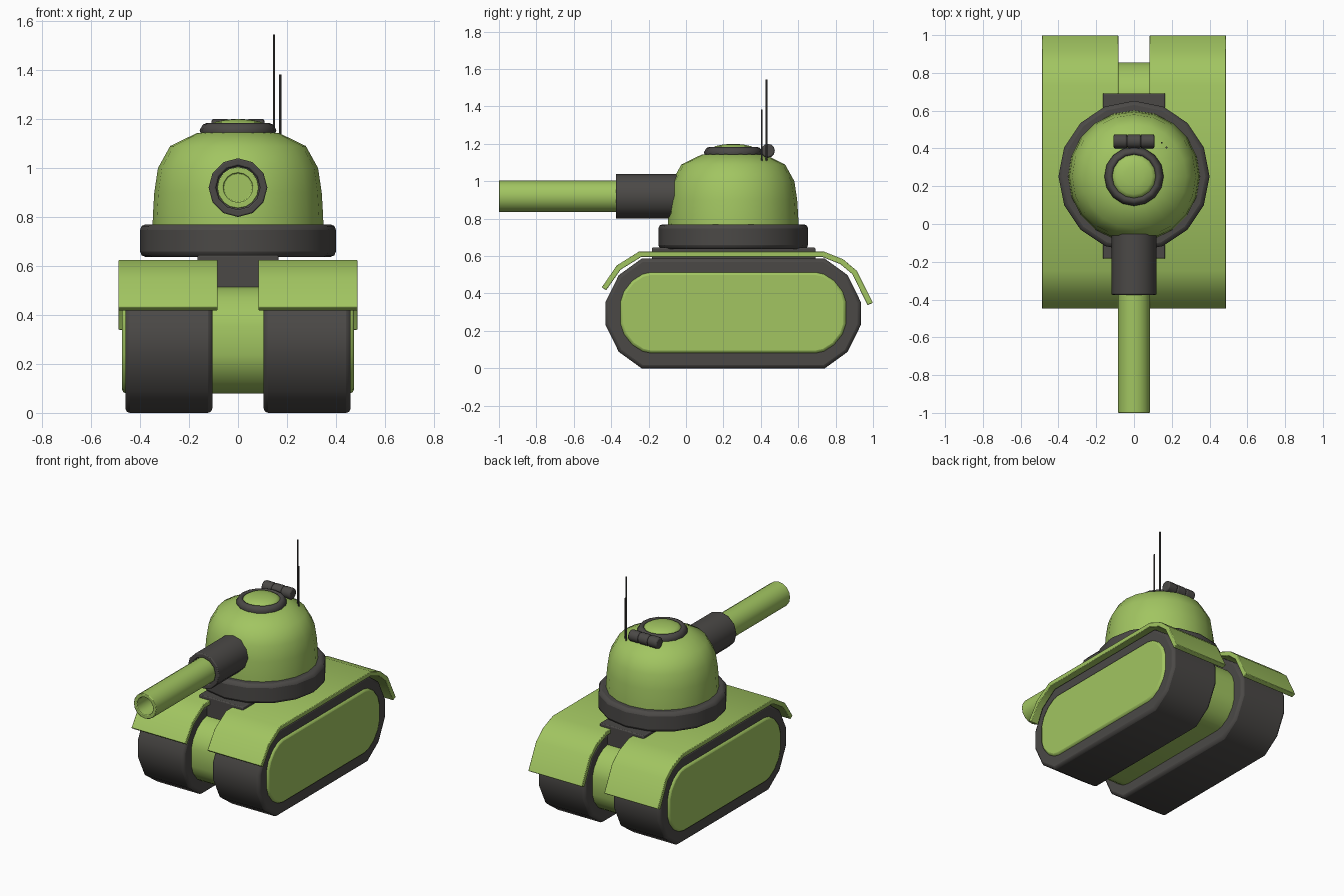
import bpy, bmesh, math
from mathutils import Vector

if "Cube" in bpy.data.objects:
    bpy.data.objects.remove(bpy.data.objects["Cube"])

CY = 0.2525  # centre of hull and turret along y


def material(name, rgb):
    m = bpy.data.materials.new(name)
    m.diffuse_color = (*rgb, 1)
    m.use_nodes = True
    m.node_tree.nodes["Principled BSDF"].inputs["Base Color"].default_value = m.diffuse_color
    return m


GREEN = material("green_paint", (0.36, 0.56, 0.12))
DARK = material("dark_metal", (0.07, 0.066, 0.062))


def finish(bm, name, mat, bevel=0.0, segments=2, angle=40):
    bmesh.ops.recalc_face_normals(bm, faces=bm.faces)
    mesh = bpy.data.meshes.new(name)
    bm.to_mesh(mesh)
    bm.free()
    obj = bpy.data.objects.new(name, mesh)
    bpy.context.collection.objects.link(obj)
    mesh.materials.append(mat)
    if bevel:
        b = obj.modifiers.new("bevel", 'BEVEL')
        b.width, b.segments = bevel, segments
        b.limit_method, b.angle_limit = 'ANGLE', math.radians(50)
    bpy.ops.object.select_all(action='DESELECT')
    obj.select_set(True)
    bpy.context.view_layer.objects.active = obj
    bpy.ops.object.shade_smooth_by_angle(angle=math.radians(angle))
    return obj


def prism(name, profile, x0, x1, mat, **kw):
    """Extrude a (y, z) outline from x0 to x1."""
    bm = bmesh.new()
    face = bm.faces.new([bm.verts.new((x0, y, z)) for y, z in profile])
    ext = bmesh.ops.extrude_face_region(bm, geom=[face])["geom"]
    bmesh.ops.translate(bm, vec=(x1 - x0, 0, 0),
                        verts=[v for v in ext if isinstance(v, bmesh.types.BMVert)])
    return finish(bm, name, mat, **kw)


def revolve(name, profile, centre, axis, sides, mat, **kw):
    """Spin a (radius, height) profile about an axis through centre."""
    rot = Vector((0, 0, 1)).rotation_difference(Vector(axis))
    c = Vector(centre)
    bm = bmesh.new()
    rings = []
    for r, h in profile:
        n = sides if r else 1
        rings.append([bm.verts.new(c + rot @ Vector((
            r * math.cos(2 * math.pi * i / sides),
            r * math.sin(2 * math.pi * i / sides), h))) for i in range(n)])
    for a, b in zip(rings, rings[1:]):
        for i in range(sides):
            j = (i + 1) % sides
            quad = [a[i % len(a)], a[j % len(a)], b[j % len(b)], b[i % len(b)]]
            bm.faces.new(list(dict.fromkeys(quad)))
    return finish(bm, name, mat, **kw)


def mirror_x(obj):
    obj.modifiers.new("mirror", 'MIRROR')


def oval(corner, zc):
    """Complete a rounded outline from its upper rear corner points."""
    q = corner + [(-y, z) for y, z in reversed(corner)]
    q += [(-y, -z) for y, z in q]
    return [(CY + y, zc + z) for y, z in q]


# Hull running through both tracks, its ends forming the side plates
hull = oval([(0.603, 0.06), (0.585, 0.115), (0.54, 0.172), (0.485, 0.207), (0.44, 0.217)], 0.297)
prism("hull", hull, -0.473, 0.473, GREEN, bevel=0.015)

# Tracks
track = oval([(0.683, 0.06), (0.612, 0.205), (0.49, 0.293)], 0.293)
mirror_x(prism("tracks", track, 0.105, 0.46, DARK, bevel=0.018))

# Fenders: bent plates over the tracks
outer = [(-0.45, 0.433), (-0.37, 0.55), (-0.25, 0.625), (0.735, 0.625),
         (0.84, 0.583), (0.915, 0.52), (1.0, 0.35)]
inner = [(-0.427, 0.417), (-0.35, 0.527), (-0.24, 0.595), (0.73, 0.595),
         (0.825, 0.557), (0.89, 0.503), (0.97, 0.338)]
mirror_x(prism("fenders", outer + inner[::-1], 0.083, 0.488, GREEN, bevel=0.004))

# Block carrying the turret
prism("turret_base", [(-0.183, 0.5), (0.692, 0.5), (0.692, 0.645), (-0.183, 0.645)],
      -0.165, 0.165, DARK, bevel=0.006)

# Turret
revolve("turret_ring", [(0, 0.637), (0.4, 0.637), (0.4, 0.77), (0, 0.77)],
        (0, CY, 0), (0, 0, 1), 16, DARK, bevel=0.022)
revolve("turret_dome", [(0.349, 0.74), (0.348, 0.8), (0.342, 0.9), (0.327, 1.0),
                        (0.277, 1.09), (0.17, 1.142), (0, 1.165)],
        (0, CY, 0), (0, 0, 1), 20, GREEN, angle=60)

# Hatch
revolve("hatch_ring", [(0.115, 1.13), (0.15, 1.135), (0.157, 1.155), (0.143, 1.178),
                       (0.128, 1.184), (0.115, 1.176), (0.115, 1.13)],
        (0, CY, 0), (0, 0, 1), 16, DARK, angle=60)
revolve("hatch_lid", [(0.12, 1.14), (0.12, 1.172), (0.095, 1.188), (0.05, 1.197), (0, 1.2)],
        (0, CY, 0), (0, 0, 1), 16, GREEN, angle=60)

# Periscope: three rollers behind the hatch
for i in (-1, 0, 1):
    revolve("periscope_segment", [(0, -0.036), (0.037, -0.036), (0.037, 0.036), (0, 0.036)],
            (i * 0.072, 0.438, 1.163), (1, 0, 0), 12, DARK, bevel=0.008)

# Gun: sleeve and hollow barrel
revolve("gun_sleeve", [(0.12, 0), (0.12, 0.375), (0.09, 0.375), (0.09, 0.32), (0, 0.32)],
        (0, 0, 0.92), (0, -1, 0), 12, DARK, bevel=0.006)
revolve("gun_barrel", [(0.085, 0), (0.085, 1.0), (0.06, 1.0), (0.06, 0.72), (0, 0.72)],
        (0, 0, 0.92), (0, -1, 0), 16, GREEN, bevel=0.004)

# Aerials
for x, y, top in ((0.147, 0.43, 1.545), (0.172, 0.405, 1.383)):
    revolve("aerial", [(0, 1.08), (0.005, 1.08), (0.005, top), (0, top)],
            (x, y, 0), (0, 0, 1), 8, DARK)
